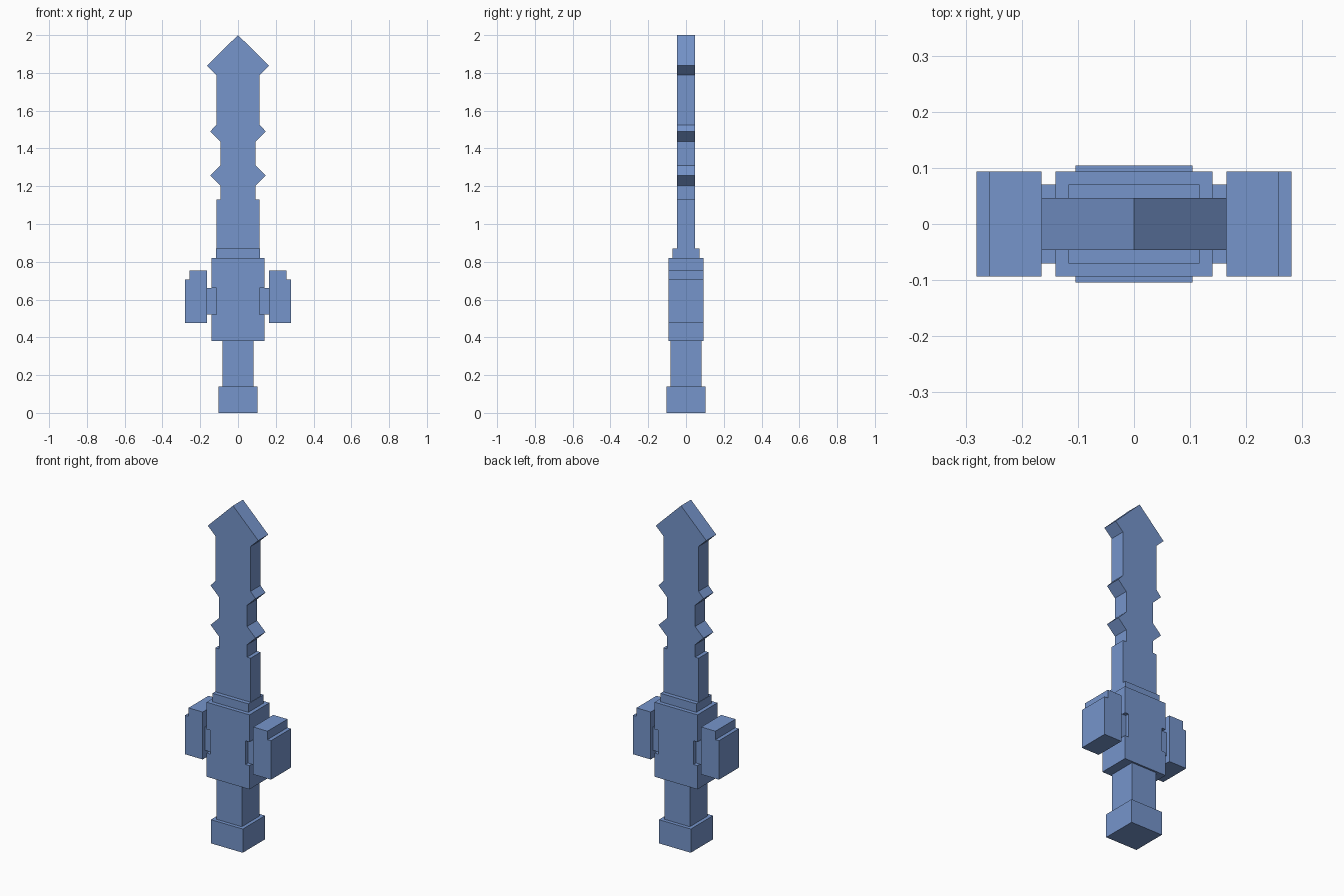
import bpy
import bmesh

cube = bpy.data.objects.get("Cube")
if cube:
    bpy.data.objects.remove(cube, do_unlink=True)

# Single flat blue
blue = bpy.data.materials.new("steel blue")
blue.use_nodes = True
color = (0.18, 0.30, 0.60, 1.0)
blue.diffuse_color = color
blue.node_tree.nodes["Principled BSDF"].inputs["Base Color"].default_value = color


def slab(name, outline, half_depth):
    """Extrude an x-z outline symmetrically along y."""
    bm = bmesh.new()
    face = bm.faces.new([bm.verts.new((x, -half_depth, z)) for x, z in outline])
    out = bmesh.ops.extrude_face_region(bm, geom=[face])
    verts = [v for v in out["geom"] if isinstance(v, bmesh.types.BMVert)]
    bmesh.ops.translate(bm, verts=verts, vec=(0, 2 * half_depth, 0))
    bmesh.ops.recalc_face_normals(bm, faces=bm.faces)
    mesh = bpy.data.meshes.new(name)
    bm.to_mesh(mesh)
    bm.free()
    mesh.materials.append(blue)
    obj = bpy.data.objects.new(name, mesh)
    bpy.context.collection.objects.link(obj)
    return obj


def mirrored(right):
    """Close a right-hand half outline with its mirror image."""
    return right + [(-x, z) for x, z in reversed(right) if x > 0]


def box(name, x0, x1, z0, z1, half_depth):
    return slab(name, [(x0, z0), (x1, z0), (x1, z1), (x0, z1)], half_depth)


# Handle
box("pommel", -0.104, 0.104, 0.0, 0.14, 0.104)
box("grip", -0.083, 0.083, 0.14, 0.38, 0.083)

# Guard body, notched on both sides for the connectors
slab("guard_body", mirrored([
    (0.14, 0.38), (0.14, 0.52), (0.115, 0.52),
    (0.115, 0.66), (0.14, 0.66), (0.14, 0.82)]), 0.0935)
box("blade_collar", -0.117, 0.117, 0.82, 0.87, 0.0705)

# Stepped side blocks and the connectors holding them
for side, s in (("left", 1), ("right", -1)):
    box(side + "_connector", s * 0.115, s * 0.165, 0.52, 0.66, 0.0705)
    slab(side + "_guard_block", [(s * x, z) for x, z in (
        (0.165, 0.475), (0.281, 0.475), (0.281, 0.705),
        (0.258, 0.705), (0.258, 0.755), (0.165, 0.755))], 0.0935)

# Barbed blade with arrow tip
slab("blade", mirrored([
    (0.115, 0.87), (0.115, 1.13), (0.092, 1.13), (0.092, 1.203),
    (0.147, 1.257), (0.092, 1.311), (0.092, 1.436), (0.147, 1.49),
    (0.115, 1.525), (0.115, 1.79), (0.165, 1.838), (0.0, 2.0)]), 0.0465)
